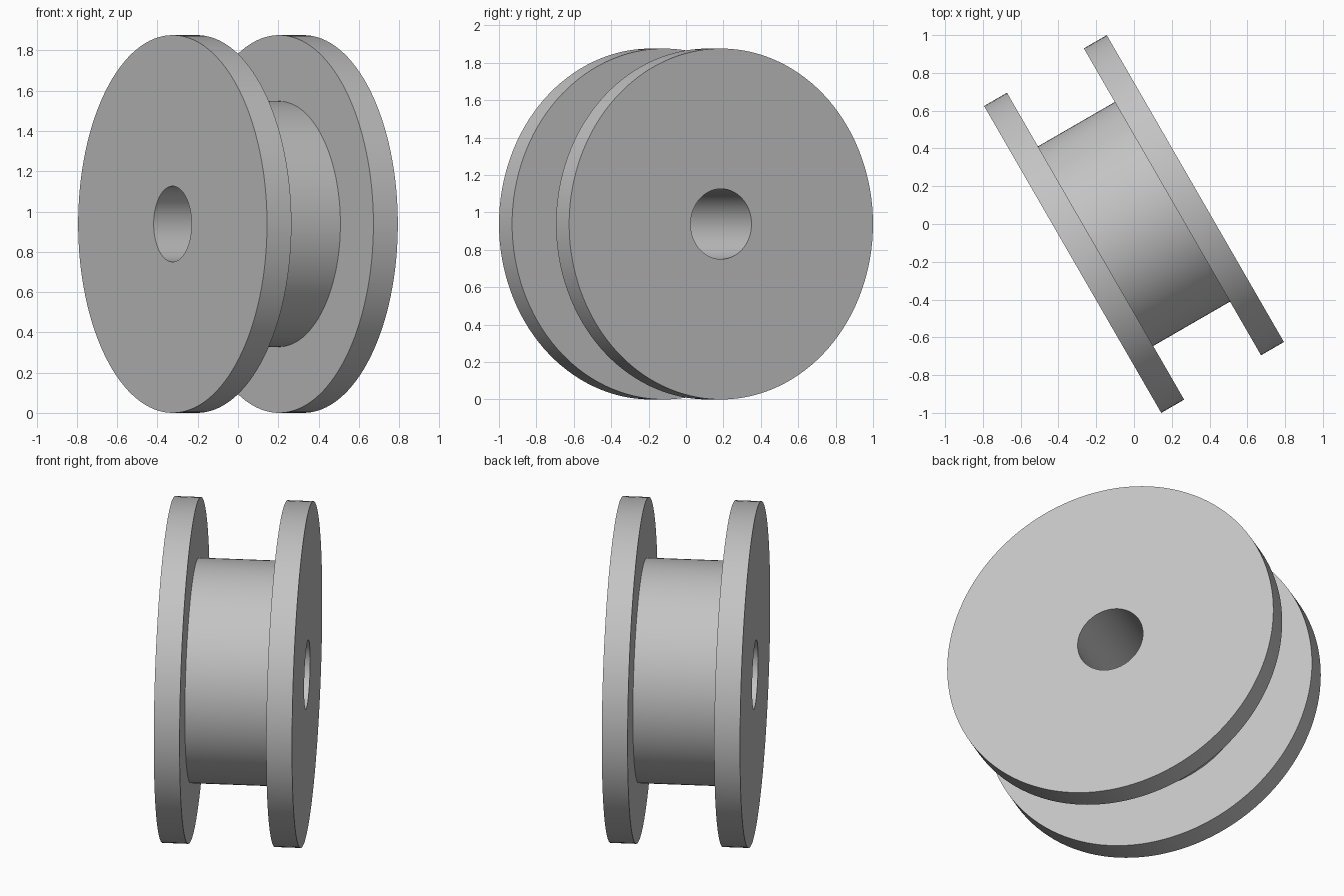
import bpy
import bmesh
from math import pi, radians
from mathutils import Matrix, Vector

cube = bpy.data.objects.get("Cube")
if cube:
    bpy.data.objects.remove(cube, do_unlink=True)

FLANGE_R, HUB_R, BORE_R = 0.938, 0.61, 0.188
HALF_WIDTH, FLANGE_INNER = 0.375, 0.235
SEGMENTS = 128

# Plain grey material
grey = bpy.data.materials.new("plain_grey")
grey.use_nodes = True
colour = (0.55, 0.55, 0.55, 1)
grey.diffuse_color = colour
grey.node_tree.nodes["Principled BSDF"].inputs["Base Color"].default_value = colour

# Half section (position along axle, radius), mirrored to the other flange
half = [(HALF_WIDTH, BORE_R), (HALF_WIDTH, FLANGE_R),
        (FLANGE_INNER, FLANGE_R), (FLANGE_INNER, HUB_R)]
section = half + [(-x, r) for x, r in reversed(half)]

# Turn the closed section around the axle: flanges, hub and through bore
bm = bmesh.new()
verts = [bm.verts.new((x, 0, r)) for x, r in section]
edges = [bm.edges.new((v, verts[(i + 1) % len(verts)])) for i, v in enumerate(verts)]
bmesh.ops.spin(bm, geom=verts + edges, cent=(0, 0, 0), axis=(1, 0, 0),
               angle=2 * pi, steps=SEGMENTS, use_merge=True)
bmesh.ops.remove_doubles(bm, verts=bm.verts, dist=0.0001)
bmesh.ops.recalc_face_normals(bm, faces=bm.faces)

# Stand on the ground with the axle swung round
bm.transform(Matrix.Translation(Vector((0, 0, FLANGE_R))) @ Matrix.Rotation(radians(30), 4, "Z"))
mesh = bpy.data.meshes.new("flanged_spool")
bm.to_mesh(mesh)
bm.free()
mesh.materials.append(grey)
spool = bpy.data.objects.new("flanged_spool", mesh)
bpy.context.collection.objects.link(spool)

# Smooth round walls, sharp rims
bpy.ops.object.select_all(action="DESELECT")
spool.select_set(True)
bpy.context.view_layer.objects.active = spool
bpy.ops.object.shade_smooth_by_angle(angle=radians(30))
